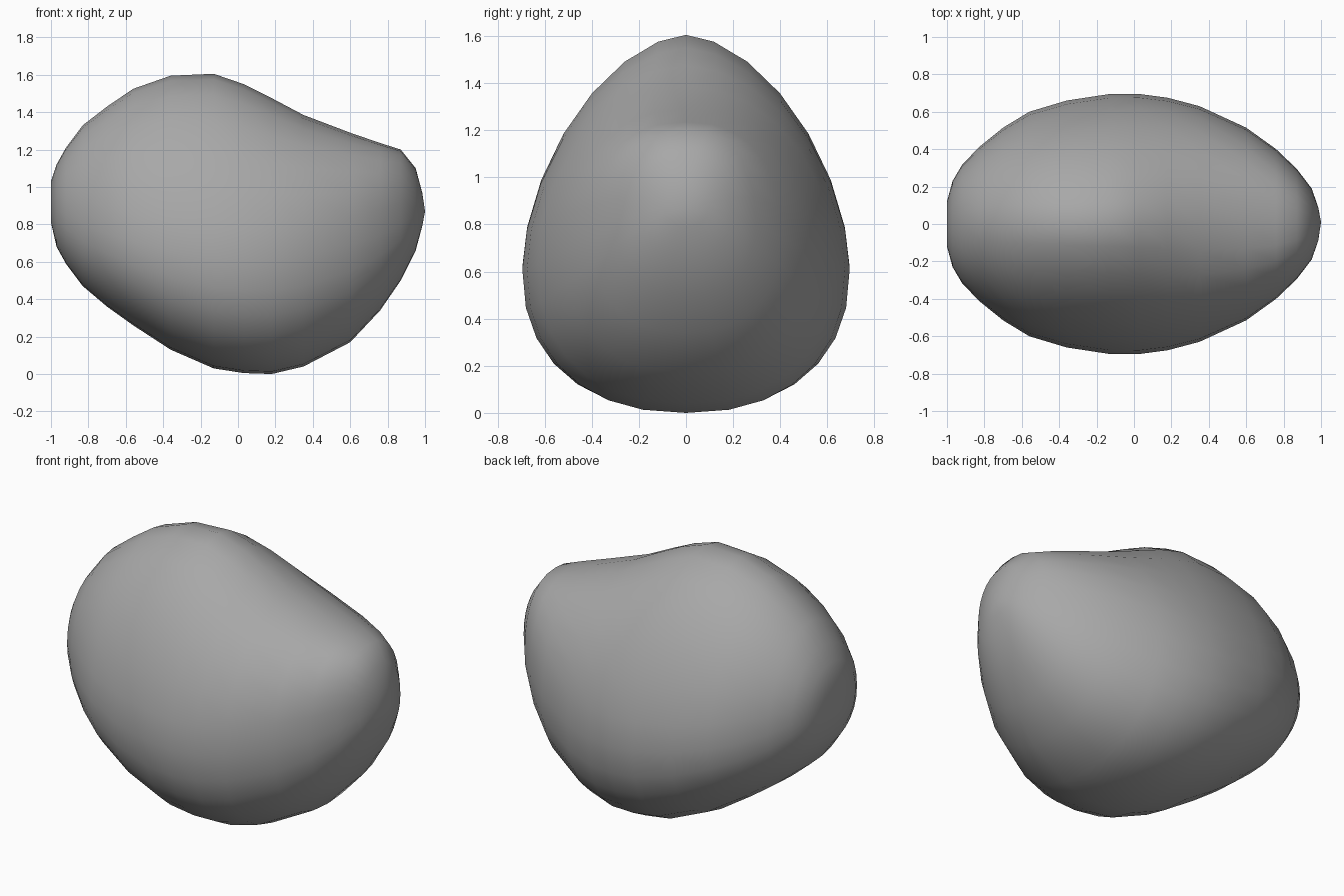
import bpy, bmesh
from math import cos, sin, pi

if "Cube" in bpy.data.objects:
    bpy.data.objects.remove(bpy.data.objects["Cube"])

# Cross-sections along x: x, bottom z, top z, half width, z of widest point, top roundness
SECTIONS = [
    (-1.00, 0.81, 1.03, 0.12, 0.91, 2.0),
    (-0.97, 0.68, 1.12, 0.23, 0.88, 2.0),
    (-0.92, 0.59, 1.21, 0.315, 0.85, 2.0),
    (-0.83, 0.47, 1.33, 0.41, 0.80, 1.9),
    (-0.70, 0.36, 1.43, 0.515, 0.75, 1.85),
    (-0.56, 0.26, 1.525, 0.60, 0.71, 1.75),
    (-0.36, 0.13, 1.595, 0.66, 0.66, 1.7),
    (-0.13, 0.03, 1.605, 0.695, 0.62, 1.7),
    (0.03, 0.005, 1.55, 0.695, 0.61, 1.75),
    (0.18, 0.00, 1.475, 0.675, 0.61, 1.85),
    (0.35, 0.04, 1.385, 0.63, 0.63, 2.0),
    (0.60, 0.17, 1.29, 0.515, 0.69, 2.2),
    (0.76, 0.34, 1.235, 0.40, 0.74, 2.4),
    (0.87, 0.50, 1.20, 0.295, 0.80, 2.4),
    (0.95, 0.66, 1.10, 0.19, 0.85, 2.2),
    (0.985, 0.79, 0.97, 0.09, 0.87, 2.0),
]
SIDES = 28
BOTTOM_ROUNDNESS = 2.3


def spow(v, e):
    return (abs(v) ** e) * (1 if v >= 0 else -1)


bm = bmesh.new()
rings = []
for x, zb, zt, w, zm, n in SECTIONS:
    ring = []
    for i in range(SIDES):
        a = 2 * pi * i / SIDES
        top = sin(a) >= 0
        e = 2 / (n if top else BOTTOM_ROUNDNESS)
        h = zt - zm if top else zm - zb
        ring.append(bm.verts.new((x, w * spow(cos(a), e), zm + h * spow(sin(a), e))))
    rings.append(ring)

# Skin between neighbouring sections
for r0, r1 in zip(rings, rings[1:]):
    for i in range(SIDES):
        j = (i + 1) % SIDES
        bm.faces.new((r0[i], r0[j], r1[j], r1[i]))

# Rounded ends
for ring, tip in ((rings[0], (-1.0, 0, 0.92)), (rings[-1], (1.0, 0.01, 0.87))):
    v = bm.verts.new(tip)
    for i in range(SIDES):
        bm.faces.new((ring[i], ring[(i + 1) % SIDES], v))

bmesh.ops.recalc_face_normals(bm, faces=bm.faces)
mesh = bpy.data.meshes.new("boulder")
bm.to_mesh(mesh)
bm.free()
mesh.polygons.foreach_set("use_smooth", [True] * len(mesh.polygons))
boulder = bpy.data.objects.new("boulder", mesh)
bpy.context.collection.objects.link(boulder)

# Dark grey stone
stone = bpy.data.materials.new("stone")
stone.diffuse_color = (0.39, 0.39, 0.39, 1)
stone.use_nodes = True
stone.node_tree.nodes["Principled BSDF"].inputs["Base Color"].default_value = stone.diffuse_color
mesh.materials.append(stone)
